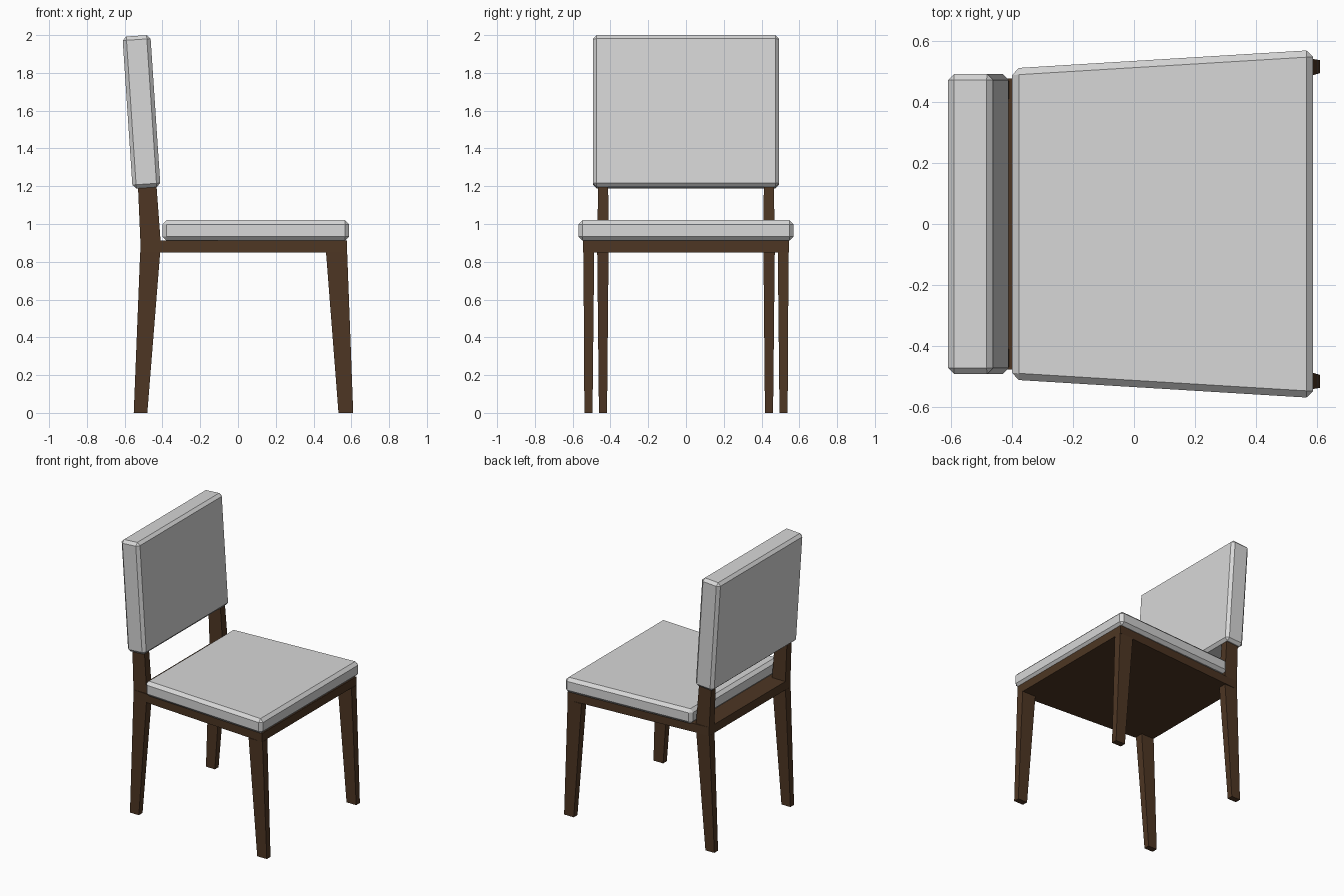
import bpy, bmesh, math
from mathutils import Matrix

if "Cube" in bpy.data.objects:
    bpy.data.objects.remove(bpy.data.objects["Cube"])


def material(name, rgb):
    m = bpy.data.materials.new(name)
    m.diffuse_color = (*rgb, 1.0)
    m.use_nodes = True
    m.node_tree.nodes["Principled BSDF"].inputs["Base Color"].default_value = m.diffuse_color
    return m


WOOD = material("dark wood", (0.075, 0.037, 0.017))
FABRIC = material("light grey fabric", (0.68, 0.68, 0.68))


def loft(name, rings, mat, bevel=0.0, matrix=None):
    """Closed solid through four-cornered rings listed from bottom to top."""
    bm = bmesh.new()
    loops = [[bm.verts.new(p) for p in ring] for ring in rings]
    bm.faces.new(loops[0])
    bm.faces.new(loops[-1])
    for a, b in zip(loops, loops[1:]):
        for i in range(4):
            j = (i + 1) % 4
            bm.faces.new((a[i], a[j], b[j], b[i]))
    if bevel:
        bmesh.ops.bevel(bm, geom=bm.edges[:], offset=bevel, segments=1,
                        affect='EDGES', profile=0.5)
    if matrix:
        bm.transform(matrix)
    bmesh.ops.recalc_face_normals(bm, faces=bm.faces[:])
    me = bpy.data.meshes.new(name)
    bm.to_mesh(me)
    bm.free()
    me.materials.append(mat)
    ob = bpy.data.objects.new(name, me)
    bpy.context.collection.objects.link(ob)
    return ob


def rect(x0, x1, y0, y1, z):
    return [(x0, y0, z), (x1, y0, z), (x1, y1, z), (x0, y1, z)]


def trapezoid(x0, x1, half_back, half_front, z):
    return [(x0, -half_back, z), (x1, -half_front, z),
            (x1, half_front, z), (x0, half_back, z)]


# Seat frame: a solid board that widens toward the front of the chair
loft("seat_frame", [trapezoid(-0.517, 0.576, 0.47, 0.545, z)
                    for z in (0.85, 0.912)], WOOD)

# Seat cushion with chamfered edges
loft("seat_cushion", [trapezoid(-0.40, 0.588, 0.511, 0.571, z)
                      for z in (0.912, 1.02)], FABRIC, bevel=0.022)

# Tilted back cushion with chamfered edges
tilt = Matrix.Translation((-0.511, 0, 1.594)) @ Matrix.Rotation(math.radians(-3.8), 4, 'Y')
loft("back_cushion", [rect(-0.074, 0.074, -0.493, 0.493, z)
                      for z in (-0.403, 0.403)], FABRIC, bevel=0.02, matrix=tilt)

# Legs and back posts, on both sides
for side, s in (("left", 1), ("right", -1)):
    loft("front_leg_" + side, [
        rect(0.532, 0.61, s * 0.495, s * 0.538, 0.0),
        rect(0.466, 0.578, s * 0.486, s * 0.543, 0.85)], WOOD)
    loft("back_leg_" + side, [
        rect(-0.552, -0.48, s * 0.418, s * 0.461, 0.0),
        rect(-0.518, -0.412, s * 0.41, s * 0.47, 0.85)], WOOD)
    loft("back_post_" + side, [
        rect(-0.517, -0.41, s * 0.41, s * 0.47, 0.912),
        rect(-0.53, -0.432, s * 0.412, s * 0.465, 1.21)], WOOD)
